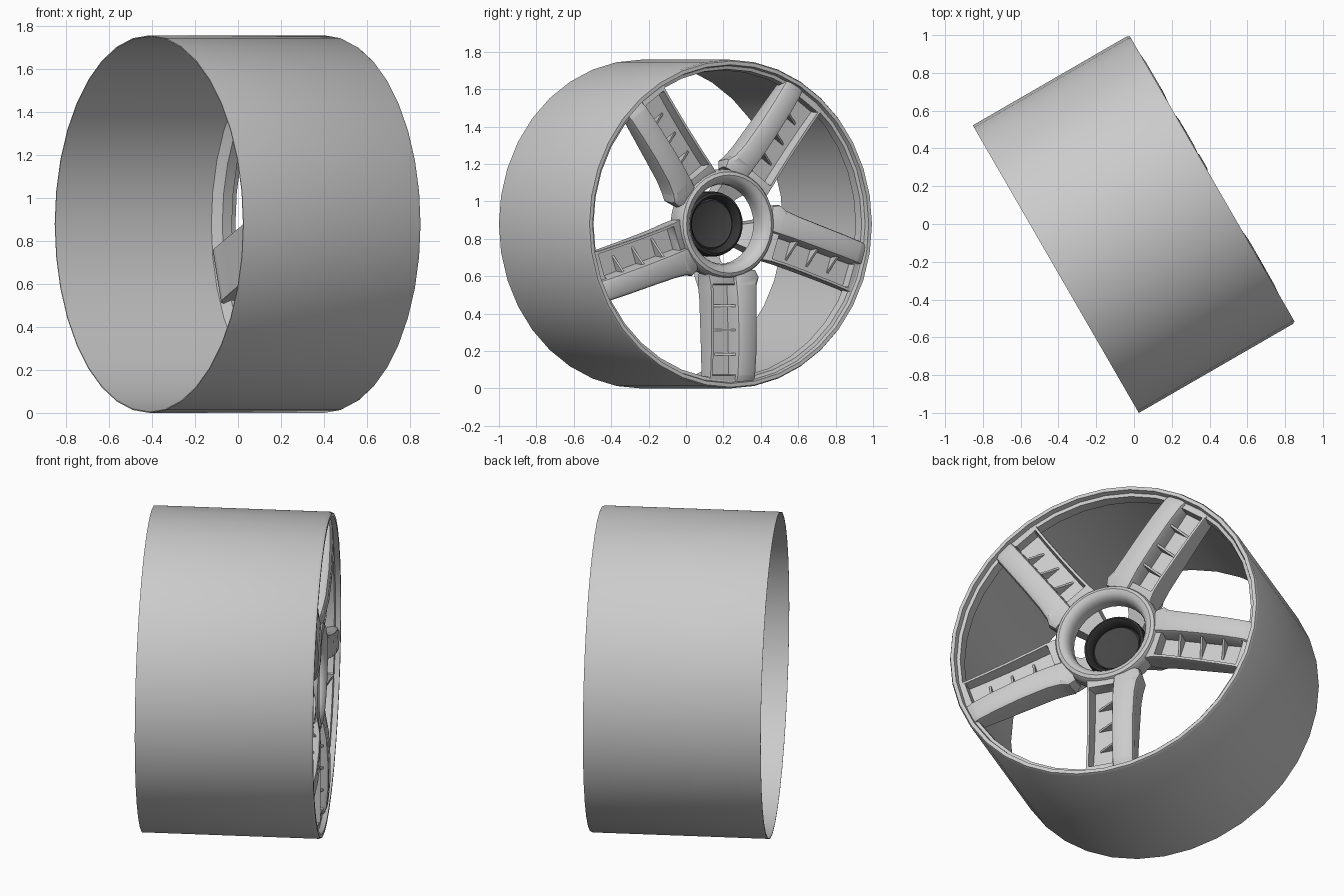
import bpy, bmesh
from math import sin, cos, pi, radians
from mathutils import Matrix, Vector

if "Cube" in bpy.data.objects:
    bpy.data.objects.remove(bpy.data.objects["Cube"])

R, W = 0.879, 0.478          # rim radius, half width
# wheel frame: local x = across the face, local y = up, local z = out of the face
c, s = cos(radians(30)), sin(radians(30))
WHEEL = Matrix(((-s, 0, c, 0), (c, 0, s, 0), (0, 1, 0, R), (0, 0, 0, 1)))


def material(name, v):
    m = bpy.data.materials.new(name)
    m.diffuse_color = (v, v, v, 1)
    m.use_nodes = True
    m.node_tree.nodes["Principled BSDF"].inputs["Base Color"].default_value = m.diffuse_color
    return m


def finish(name, bm, mat=None, angle=35):
    bmesh.ops.recalc_face_normals(bm, faces=bm.faces)
    bm.transform(WHEEL)
    me = bpy.data.meshes.new(name)
    bm.to_mesh(me)
    bm.free()
    ob = bpy.data.objects.new(name, me)
    bpy.context.collection.objects.link(ob)
    if mat:
        me.materials.append(mat)
    bpy.ops.object.select_all(action='DESELECT')
    ob.select_set(True)
    bpy.context.view_layer.objects.active = ob
    bpy.ops.object.shade_smooth_by_angle(angle=radians(angle))
    return ob


def loft(bm, rings, closed=False):
    """Skin a list of closed point rings; cap the ends unless closed."""
    vs = [[bm.verts.new(p) for p in ring] for ring in rings]
    n = len(vs[0])
    pairs = list(zip(vs, vs[1:])) + ([(vs[-1], vs[0])] if closed else [])
    for a, b in pairs:
        for i in range(n):
            j = (i + 1) % n
            bm.faces.new((a[i], a[j], b[j], b[i]))
    if not closed:
        bm.faces.new(vs[0])
        bm.faces.new(vs[-1])


def lathe(name, profile, seg=36, mat=None):
    """Revolve a closed (radius, depth) profile around the wheel axis."""
    bm = bmesh.new()
    loft(bm, [[(r * cos(2 * pi * k / seg), r * sin(2 * pi * k / seg), w) for r, w in profile]
              for k in range(seg)], closed=True)
    bmesh.ops.remove_doubles(bm, verts=bm.verts, dist=1e-5)
    return finish(name, bm, mat)


# barrel with stepped front lip
lathe("rim_barrel", [(R, -W), (R, W - .015), (.872, W), (.852, W), (.846, .45), (.828, .445),
                     (.822, .39), (.84, .38), (.872, .36), (.874, -W)])

# rounded ring where the spokes meet
lathe("hub_ring", [(.295, .40), (.292, .43), (.28, .452), (.262, .46), (.24, .452), (.222, .43),
                   (.214, .40), (.214, .35), (.235, .33), (.285, .33)])

# centre hub and recessed dark cap
lathe("hub_core", [(.0001, .14), (.15, .14), (.165, .16), (.165, .24), (.0001, .24)])
dark = material("dark_trim", .035)
lathe("cap_collar", [(.13, .22), (.135, .265), (.14, .305), (.155, .322), (.168, .315),
                     (.174, .29), (.174, .20), (.13, .20)], mat=dark)
lathe("cap_disc", [(.0001, .22), (.134, .22), (.134, .262), (.126, .272), (.118, .268), (.0001, .268)],
      mat=material("cap_face", .06))

# spoke stations: radius, top, floor of the recess, back, outer side edge, recess edge
STATIONS = [
    (.245, .440, .425, .33, .185, -.115),
    (.285, .452, .440, .31, .200, -.112),
    (.320, .460, .445, .30, .185, -.108),
    (.325, .461, .375, .30, .183, -.108),
    (.400, .475, .380, .31, .175, -.105),
    (.550, .484, .385, .32, .170, -.105),
    (.700, .483, .390, .335, .168, -.108),
    (.805, .474, .395, .345, .166, -.112),
    (.810, .473, .448, .345, .166, -.112),
    (.845, .458, .448, .355, .164, -.120),
]


def section(r, top, floor, back, hi, lo):
    lip = min(top - .012, .452)
    prof = [(hi - .02, back), (hi, top - .035), (hi - .006, top - .012), (hi - .024, top),
            (.065, top), (.05, top - .005), (.044, top - .018), (.036, floor),
            (lo + .024, floor), (lo + .016, lip), (lo + .003, lip), (lo, lip - .008),
            (lo + .008, back)]
    return [(r, t, w) for t, w in prof]


def prism(bm, tri, r0, r1):
    loft(bm, [[(r, t, w) for t, w in tri] for r in (r0, r1)])


for k in range(5):
    turn = Matrix.Rotation(radians(-90 + 72 * k), 4, 'Z')

    # spoke: raised half beside a recessed channel
    bm = bmesh.new()
    loft(bm, [section(*st) for st in STATIONS])
    bm.transform(turn)
    finish(f"spoke_{k + 1}", bm)

    # triangular ribs in the channel
    bm = bmesh.new()
    for r in (.43, .56, .69):
        prism(bm, [(.042, .455), (.04, .375), (-.07, .375)], r, r + .012)
    bm.transform(turn)
    finish(f"spoke_ribs_{k + 1}", bm)

    # strut running back from the spoke root to the hub
    bm = bmesh.new()
    loft(bm, [[(r, a, w0), (r, b, w0), (r, b - .01, w1), (r, a + .01, w1)]
              for r, a, b, w0, w1 in ((.13, -.055, .065, .16, .235), (.20, -.06, .075, .18, .26),
                                      (.28, -.08, .12, .23, .34), (.38, -.09, .15, .31, .36))])
    bm.transform(turn)
    finish(f"hub_strut_{k + 1}", bm)
